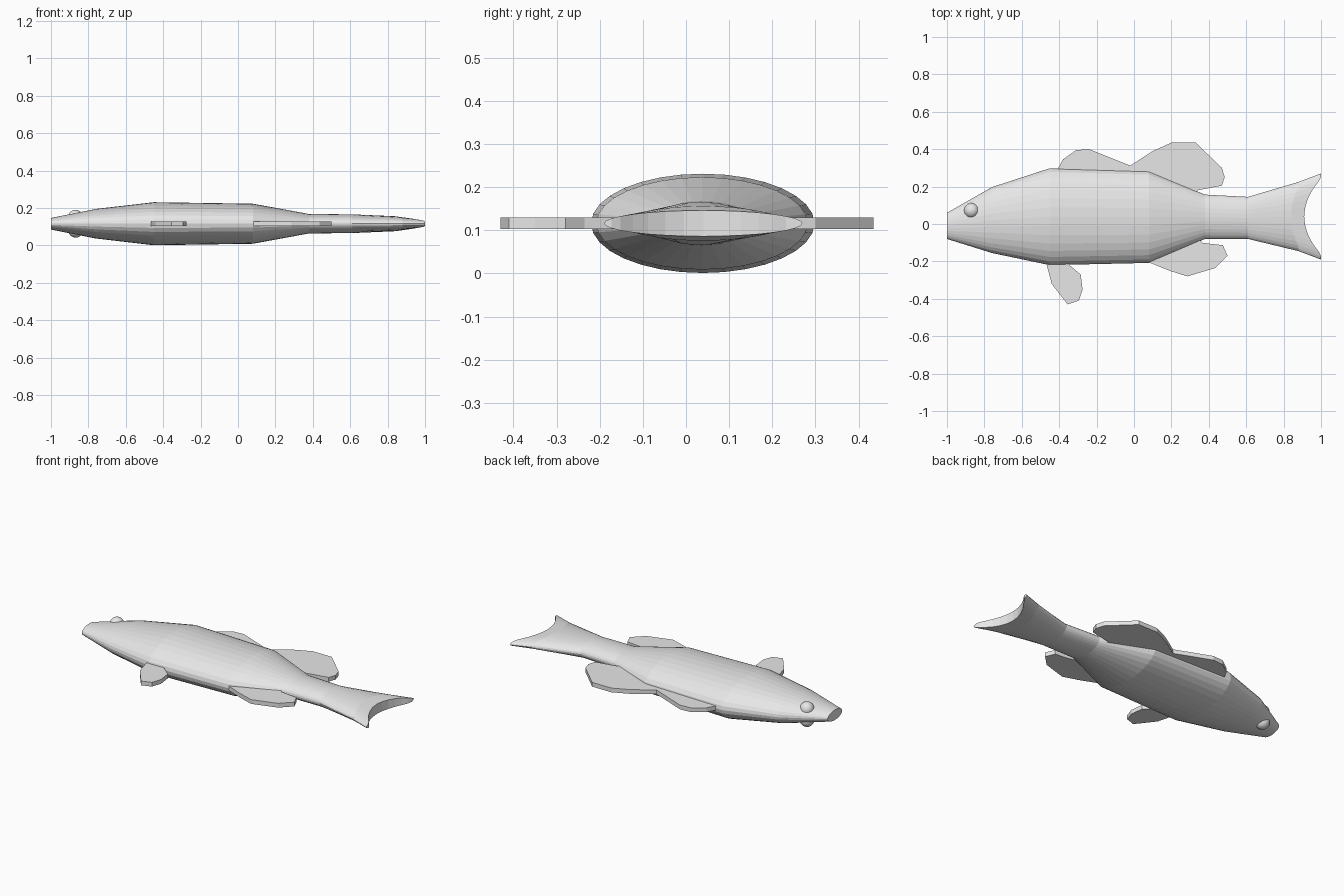
import bpy
import bmesh
import math

cube = bpy.data.objects.get("Cube")
if cube:
    bpy.data.objects.remove(cube, do_unlink=True)

MID = 0.116          # height of the symmetry plane
SIDES = 32           # sides of the body cross-section

grey = bpy.data.materials.new("light grey")
grey.use_nodes = True
grey.diffuse_color = (0.8, 0.8, 0.8, 1)
grey.node_tree.nodes["Principled BSDF"].inputs["Base Color"].default_value = (0.8, 0.8, 0.8, 1)


def finish(bm, name):
    bmesh.ops.recalc_face_normals(bm, faces=bm.faces)
    mesh = bpy.data.meshes.new(name)
    bm.to_mesh(mesh)
    bm.free()
    mesh.materials.append(grey)
    obj = bpy.data.objects.new(name, mesh)
    bpy.context.collection.objects.link(obj)
    return obj


def cap(bm, ring):
    # Strips joining upper and lower halves, so a curved end stays clean
    n = len(ring)
    for i in range(n // 2):
        quad = [ring[i], ring[i + 1], ring[-i - 1], ring[-i]]
        bm.faces.new(list(dict.fromkeys(quad)))


# Body and tail: x, lowest y, highest y, half thickness, sweep of the tips
stations = [
    (-1.00, -0.08, 0.06, 0.031, 0),
    (-0.76, -0.155, 0.197, 0.079, 0),
    (-0.45, -0.22, 0.298, 0.115, 0),
    (0.08, -0.208, 0.282, 0.107, 0),
    (0.38, -0.08, 0.157, 0.052, 0),
    (0.61, -0.08, 0.145, 0.050, 0),
    (0.84, -0.145, 0.225, 0.040, 0.04),
    (0.91, -0.19, 0.27, 0.030, 0.09),
]
bm = bmesh.new()
rings = []
for x, low, high, half, sweep in stations:
    ring = []
    for i in range(SIDES):
        a = 2 * math.pi * i / SIDES
        c = math.cos(a)
        # Sweep the fork back towards its two blunt tips
        fork = sweep * min(1, (abs(c) / 0.88) ** 2)
        ring.append(bm.verts.new((x + fork,
                                  (low + high) / 2 + c * (high - low) / 2,
                                  MID + half * math.sin(a))))
    rings.append(ring)
for a, b in zip(rings, rings[1:]):
    for i in range(SIDES):
        j = (i + 1) % SIDES
        bm.faces.new((a[i], a[j], b[j], b[i]))
cap(bm, rings[0])
cap(bm, rings[-1])
finish(bm, "body")


# Fins: flat outlines extruded to an even thickness
def fin(name, outline, thickness=0.026):
    bm = bmesh.new()
    face = bm.faces.new([bm.verts.new((x, y, MID - thickness / 2)) for x, y in outline])
    top = bmesh.ops.extrude_face_region(bm, geom=[face])["geom"]
    verts = [v for v in top if isinstance(v, bmesh.types.BMVert)]
    bmesh.ops.translate(bm, verts=verts, vec=(0, 0, thickness))
    finish(bm, name)


fin("front_dorsal_fin", [
    (-0.41, 0.25), (-0.41, 0.29), (-0.38, 0.345), (-0.31, 0.395),
    (-0.24, 0.40), (-0.02, 0.312), (-0.02, 0.25)])
fin("rear_dorsal_fin", [
    (-0.02, 0.25), (-0.02, 0.312), (0.10, 0.39), (0.20, 0.435), (0.33, 0.435),
    (0.47, 0.30), (0.485, 0.25), (0.47, 0.205), (0.34, 0.18), (0.30, 0.12), (0.06, 0.22)])
fin("anal_fin", [
    (0.08, -0.205), (0.19, -0.25), (0.285, -0.28), (0.435, -0.235), (0.50, -0.17),
    (0.475, -0.113), (0.40, -0.105), (0.365, -0.10), (0.33, -0.06), (0.09, -0.16)])
fin("pelvic_fin", [
    (-0.465, -0.19), (-0.465, -0.225), (-0.44, -0.32), (-0.355, -0.43), (-0.295, -0.41),
    (-0.275, -0.35), (-0.285, -0.27), (-0.345, -0.22), (-0.345, -0.19)])

# Eyes: one on each flank
for name, side in (("upper_eye", 1), ("lower_eye", -1)):
    bm = bmesh.new()
    bmesh.ops.create_uvsphere(bm, u_segments=24, v_segments=12, radius=0.041)
    bmesh.ops.translate(bm, verts=bm.verts, vec=(-0.868, 0.071, MID + side * 0.033))
    for f in bm.faces:
        f.smooth = True
    finish(bm, name)
